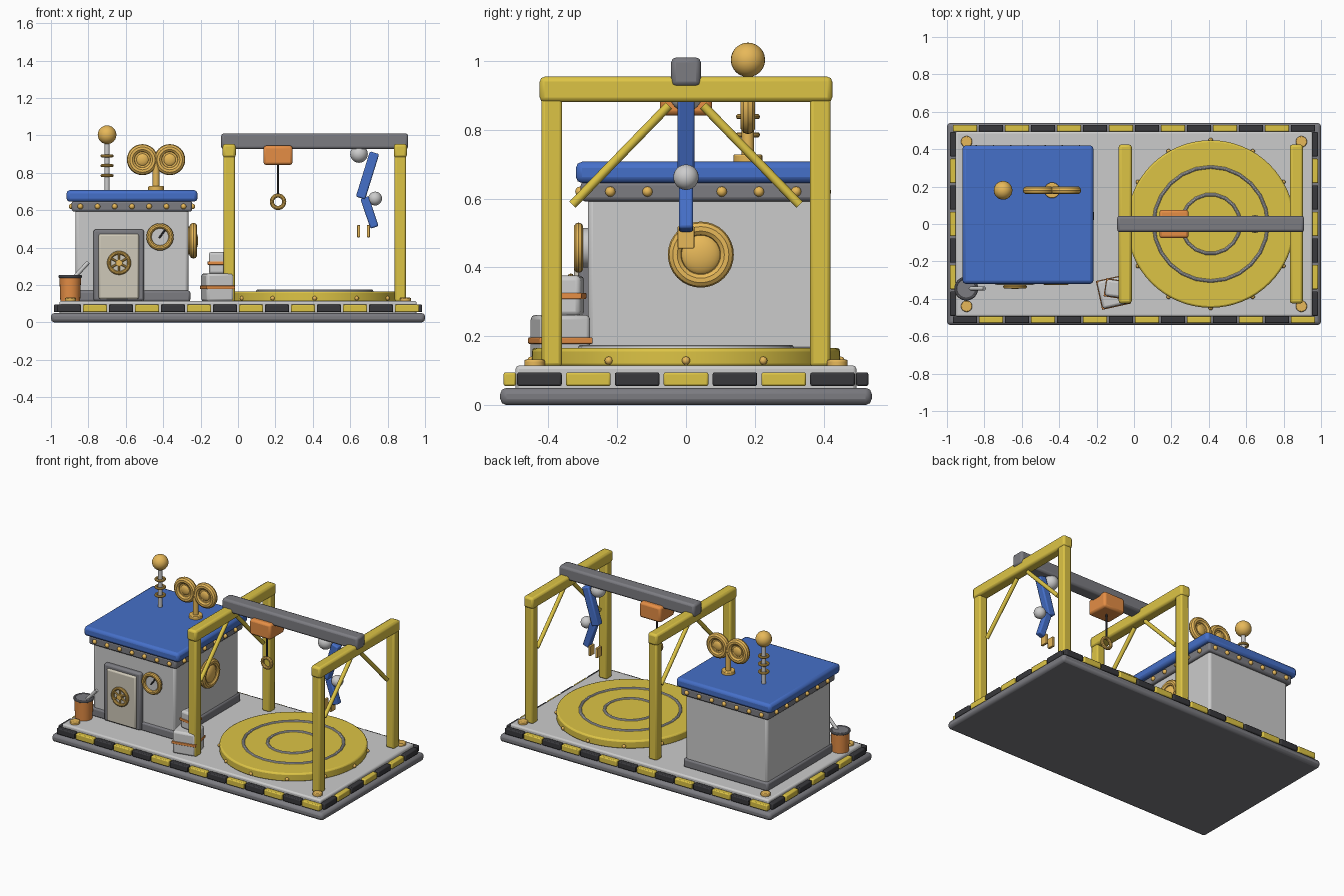
import bpy, math
from math import sin, cos, pi
from mathutils import Vector

if "Cube" in bpy.data.objects:
    bpy.data.objects.remove(bpy.data.objects["Cube"])

COLORS = {
    "yellow": (0.72, 0.55, 0.06), "gold": (0.8, 0.48, 0.1), "blue": (0.06, 0.16, 0.58),
    "orange": (0.78, 0.27, 0.06), "black": (0.04, 0.04, 0.045), "dark": (0.2, 0.2, 0.22),
    "pale": (0.6, 0.6, 0.62), "cream": (0.62, 0.58, 0.48)}
mats = {}


def finish(name, color=None, bevel=0.0, segments=2):
    ob = bpy.context.object
    ob.name = name
    if color:
        if color not in mats:
            mats[color] = bpy.data.materials.new(color)
            mats[color].diffuse_color = (*COLORS[color], 1)
        ob.data.materials.append(mats[color])
    if bevel:
        m = ob.modifiers.new("soft_edges", "BEVEL")
        m.width, m.segments = bevel, segments
        m.limit_method = "ANGLE"
    bpy.ops.object.shade_smooth_by_angle(angle=math.radians(35))
    return ob


def box(name, x, y, z, color=None, bevel=0.008, rot=(0, 0, 0)):
    """Box from (min, max) ranges on each axis."""
    ranges = (x, y, z)
    bpy.ops.mesh.primitive_cube_add(size=1, location=[(a + b) / 2 for a, b in ranges], rotation=rot)
    ob = bpy.context.object
    ob.scale = [b - a for a, b in ranges]
    bpy.ops.object.transform_apply(location=False, rotation=False, scale=True)
    return finish(name, color, bevel)


def rod(name, a, b, r, color=None, r2=None, verts=24, bevel=0.0):
    """Cylinder or cone from point a to point b."""
    a, b = Vector(a), Vector(b)
    d = b - a
    bpy.ops.mesh.primitive_cone_add(vertices=verts, radius1=r, radius2=r if r2 is None else r2,
                                    depth=d.length, location=(a + b) / 2,
                                    rotation=d.to_track_quat("Z", "Y").to_euler())
    return finish(name, color, bevel)


def limb(name, a, b, wx, wy, color):
    """Square-section arm between two points in the xz plane."""
    a, b = Vector(a), Vector(b)
    d, c = b - a, (a + b) / 2
    h = d.length / 2
    return box(name, (c.x - wx / 2, c.x + wx / 2), (c.y - wy / 2, c.y + wy / 2),
               (c.z - h, c.z + h), color, 0.008, (0, math.atan2(d.x, d.z), 0))


def ball(name, p, r, color=None, seg=24):
    bpy.ops.mesh.primitive_uv_sphere_add(segments=seg, ring_count=seg // 2, radius=r, location=p)
    return finish(name, color)


def ring(name, p, r, t, color=None, axis="z", seg=32):
    rot = {"z": (0, 0, 0), "y": (pi / 2, 0, 0), "x": (0, pi / 2, 0)}[axis]
    bpy.ops.mesh.primitive_torus_add(major_radius=r, minor_radius=t, major_segments=seg,
                                     minor_segments=10, location=p, rotation=rot)
    return finish(name, color)


# Base slab, deck and corner bolts
box("base_slab", (-1, 1), (-0.54, 0.54), (0, 0.05), "dark", 0.018)
box("base_deck", (-0.955, 0.955), (-0.495, 0.495), (0.04, 0.115), None, 0.01)
for sx in (-1, 1):
    for sy in (-1, 1):
        x, y = sx * 0.895, sy * 0.44
        rod("deck_bolt", (x, y, 0.11), (x, y, 0.132), 0.03, "gold", bevel=0.005)

# Hazard stripes around the rim
for side in (-1, 1):
    for i in range(14):
        x, y = (i - 6.5) * 0.139, side * 0.512
        col = "black" if (i + (side > 0)) % 2 == 0 else "yellow"
        box("hazard_stripe", (x - 0.065, x + 0.065), (y - 0.018, y + 0.018), (0.055, 0.095), col, 0.006)
    for i in range(7):
        x, y = side * 0.967, (i - 3) * 0.142
        col = "black" if i % 2 == 0 else "yellow"
        box("hazard_stripe", (x - 0.018, x + 0.018), (y - 0.065, y + 0.065), (0.055, 0.095), col, 0.006)

# Hut
CX, CY = -0.567, 0.05


def hut_box(name, hx, hy, z, color, bevel):
    box(name, (CX - hx, CX + hx), (CY - hy, CY + hy), z, color, bevel)


hut_box("hut_walls", 0.302, 0.335, (0.11, 0.62), None, 0.015)
hut_box("hut_skirt", 0.312, 0.345, (0.11, 0.17), "dark", 0.012)
hut_box("hut_cornice", 0.322, 0.356, (0.592, 0.65), "dark", 0.012)
hut_box("hut_roof", 0.35, 0.37, (0.645, 0.707), "blue", 0.018)
for s in (-1, 1):
    for i in range(7):
        ball("cornice_bolt", (CX + (i - 3) * 0.092, CY + s * 0.357, 0.62), 0.015, "gold", 12)
    for i in range(6):
        ball("cornice_bolt", (CX + s * 0.323, CY + (i - 2.5) * 0.108, 0.62), 0.015, "gold", 12)

# Door with hand wheel
box("door_frame", (-0.773, -0.502), (-0.312, -0.27), (0.115, 0.497), "dark", 0.012)
box("door_panel", (-0.745, -0.53), (-0.325, -0.28), (0.125, 0.473), "cream", 0.01)
wc = Vector((-0.636, -0.335, 0.318))
ring("door_wheel", wc, 0.054, 0.01, "gold", "y")
rod("door_wheel_hub", wc + Vector((0, 0.02, 0)), wc - Vector((0, 0.012, 0)), 0.018, "gold")
for i in range(3):
    d = Vector((cos(i * pi / 3 + pi / 6), 0, sin(i * pi / 3 + pi / 6))) * 0.054
    rod("door_wheel_spoke", wc - d, wc + d, 0.006, "gold", verts=10)

# Pressure gauge beside the door
ring("gauge_rim", (-0.417, -0.312, 0.457), 0.059, 0.014, "gold", "y")
rod("gauge_face", (-0.417, -0.27, 0.457), (-0.417, -0.312, 0.457), 0.058, "pale")
rod("gauge_needle", (-0.422, -0.316, 0.45), (-0.388, -0.316, 0.497), 0.005, "black", verts=8)

# Porthole on the right wall
ring("porthole_rim", (-0.238, 0.043, 0.437), 0.075, 0.021, "gold", "x")
rod("porthole_plate", (-0.28, 0.043, 0.437), (-0.235, 0.043, 0.437), 0.075, "gold")
o = ball("porthole_dome", (-0.24, 0.043, 0.437), 0.06, "gold")
o.scale.x = 0.45

# Roof antenna
rod("antenna_pole", (-0.7, 0.18, 0.7), (-0.7, 0.18, 0.97), 0.013, "pale")
ball("antenna_ball", (-0.7, 0.18, 1.003), 0.05, "gold")
for z in (0.785, 0.838, 0.89):
    ring("antenna_ring", (-0.7, 0.18, z), 0.027, 0.008, "gold", seg=24)

# Twin roof dishes on a stem
rod("dish_foot", (-0.438, 0.18, 0.7), (-0.438, 0.18, 0.728), 0.042, "gold", bevel=0.004)
rod("dish_stem", (-0.438, 0.18, 0.71), (-0.438, 0.18, 0.87), 0.018, "gold")
for x in (-0.511, -0.365):
    ring("dish_rim", (x, 0.18, 0.87), 0.061, 0.022, "gold", "y")
    rod("dish_plate", (x, 0.188, 0.87), (x, 0.172, 0.87), 0.06, "gold")
    o = ball("dish_center", (x, 0.18, 0.87), 0.036, "gold")
    o.scale.y = 0.5

# Gantry frames with braces, and the long top beam
for x in (-0.047, 0.868):
    for s in (-1, 1):
        y = s * 0.39
        box("gantry_post", (x - 0.03, x + 0.03), (y - 0.03, y + 0.03), (0.112, 0.92), "yellow", 0.01)
        rod("gantry_brace", (x, s * 0.05, 0.87), (x, s * 0.33, 0.582), 0.013, "yellow", verts=12)
    box("gantry_crossbeam", (x - 0.035, x + 0.035), (-0.425, 0.425), (0.88, 0.954), "yellow", 0.014)
box("gantry_beam", (-0.09, 0.91), (-0.043, 0.043), (0.926, 1.01), "dark", 0.014)

# Hoist trolley, cable and hook ring
box("hoist_trolley", (0.136, 0.292), (-0.076, 0.076), (0.842, 0.945), "orange", 0.014)
rod("hoist_cable", (0.214, 0, 0.68), (0.214, 0, 0.85), 0.006, "black", verts=10)
ring("hoist_hook", (0.214, 0, 0.645), 0.033, 0.011, "gold", "y")

# Hanging jointed arm
ball("arm_shoulder", (0.647, 0, 0.9), 0.047, "pale")
limb("arm_upper", (0.73, 0, 0.907), (0.655, 0, 0.665), 0.052, 0.05, "blue")
ball("arm_elbow", (0.733, 0, 0.662), 0.037, "pale")
limb("arm_lower", (0.676, 0, 0.668), (0.73, 0, 0.508), 0.046, 0.042, "blue")
for x in (0.645, 0.697):
    box("gripper_finger", (x - 0.008, x + 0.008), (-0.024, 0.024), (0.455, 0.52), "gold", 0.003)

# Turntable
TX = 0.41
rod("turntable", (TX, 0, 0.11), (TX, 0, 0.166), 0.448, "yellow", verts=64, bevel=0.01)
for r, n in ((0.305, 24), (0.158, 18)):
    ring("turntable_ring", (TX, 0, 0.166), r, 0.009, "pale", seg=n)
for i in range(12):
    a = i * pi / 6
    ball("turntable_bolt", (TX + 0.449 * cos(a), 0.449 * sin(a), 0.129), 0.012, "gold", 12)

# Stacked crates with straps
for name, x, y, h, z0, z1, a in (("crate_large", -0.11, -0.365, 0.075, 0.112, 0.262, 0.22),
                                 ("crate_small", -0.107, -0.345, 0.045, 0.258, 0.376, -0.15)):
    zm = (z0 + z1) / 2
    box(name, (x - h, x + h), (y - h, y + h), (z0, z1), None, 0.014, (0, 0, a))
    k = h + 0.004
    box(name + "_strap", (x - k, x + k), (y - k, y + k), (zm - 0.009, zm + 0.009), "orange", 0.003, (0, 0, a))

# Bucket with a stirring rod
rod("bucket", (-0.897, -0.345, 0.112), (-0.897, -0.345, 0.245), 0.053, "orange", r2=0.058)
ring("bucket_rim", (-0.897, -0.345, 0.245), 0.056, 0.008, "dark")
rod("bucket_contents", (-0.897, -0.345, 0.23), (-0.897, -0.345, 0.25), 0.054, "dark")
rod("bucket_rod", (-0.885, -0.345, 0.23), (-0.8, -0.345, 0.322), 0.011, "pale", verts=12)

for m in bpy.data.materials:
    if m.users and not m.is_grease_pencil:
        m.use_nodes = True
        m.node_tree.nodes["Principled BSDF"].inputs["Base Color"].default_value = m.diffuse_color
